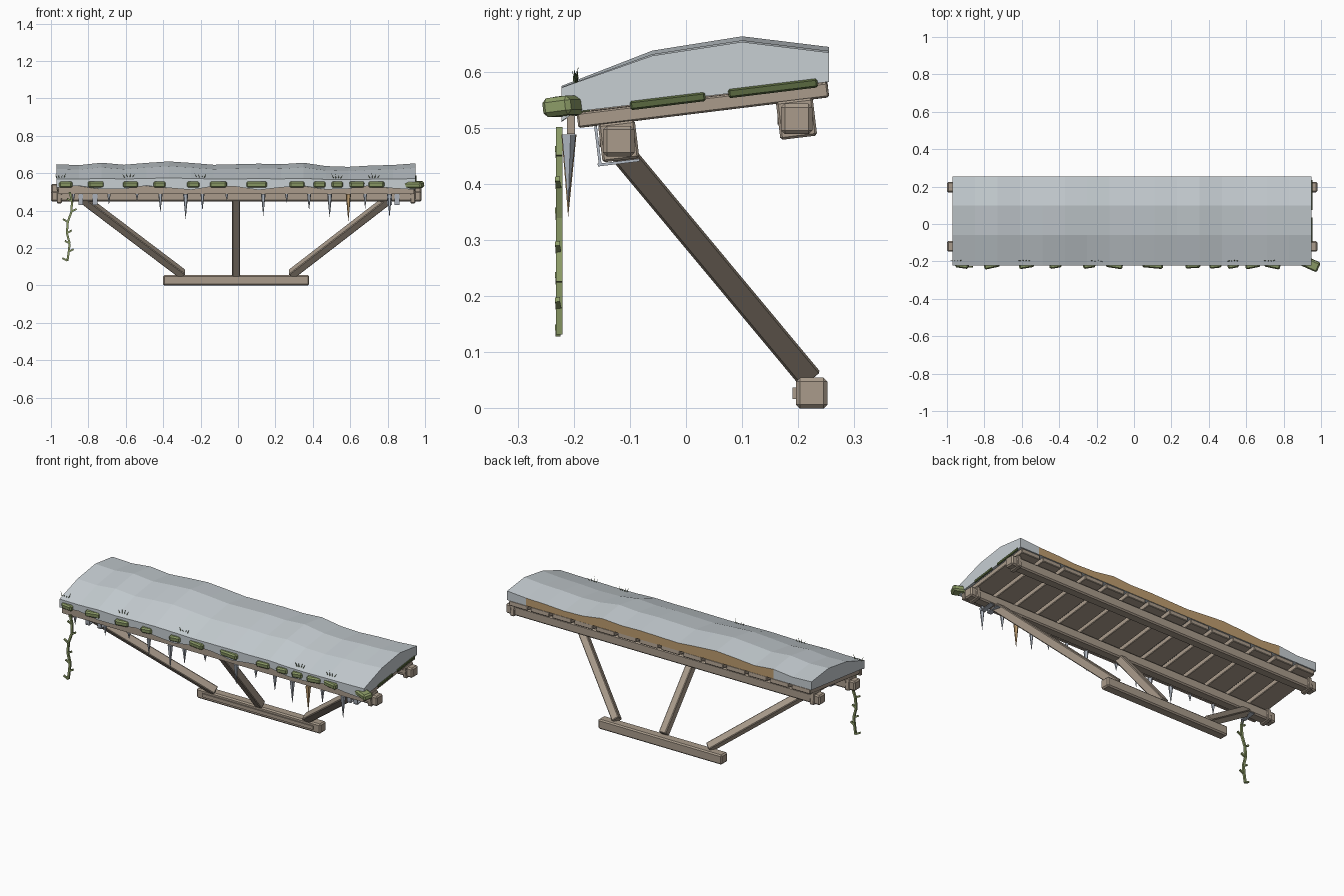
import bpy, bmesh, math, random
from mathutils import Vector, Matrix, Euler

random.seed(4)
if "Cube" in bpy.data.objects:
    bpy.data.objects.remove(bpy.data.objects["Cube"])


def material(name, rgb):
    m = bpy.data.materials.new(name)
    m.use_nodes = True
    m.diffuse_color = (*rgb, 1)
    m.node_tree.nodes["Principled BSDF"].inputs["Base Color"].default_value = (*rgb, 1)
    return m


WOOD = material("weathered wood", (0.40, 0.33, 0.26))
SNOW = material("snow", (0.57, 0.62, 0.65))
ICE = material("ice", (0.45, 0.49, 0.55))
MOSS = material("moss", (0.27, 0.34, 0.14))
DARK_MOSS = material("dark moss", (0.10, 0.14, 0.05))
STRAW = material("straw", (0.52, 0.34, 0.16))
TILT = math.atan2(0.055, 0.45)


def finish(name, bm, *mats):
    bmesh.ops.recalc_face_normals(bm, faces=bm.faces[:])
    mesh = bpy.data.meshes.new(name)
    bm.to_mesh(mesh)
    bm.free()
    for m in mats:
        mesh.materials.append(m)
    ob = bpy.data.objects.new(name, mesh)
    bpy.context.collection.objects.link(ob)
    return ob


def block(name, matrix, size, mat, bevel=0.0):
    bm = bmesh.new()
    bmesh.ops.create_cube(bm, size=1)
    bmesh.ops.scale(bm, vec=size, verts=bm.verts[:])
    if bevel:
        bmesh.ops.bevel(bm, geom=bm.edges[:], offset=bevel, segments=1, affect='EDGES')
    bm.transform(matrix)
    return finish(name, bm, mat)


def box(name, centre, size, mat, rot=(0, 0, 0), bevel=0.0):
    return block(name, Matrix.Translation(centre) @ Euler(rot).to_matrix().to_4x4(), size, mat, bevel)


def strut(name, p, q, width, depth, mat, bevel=0.0):
    p, q = Vector(p), Vector(q)
    d = (q - p).normalized()
    a = d.cross(Vector((1, 0, 0))).normalized()
    b = d.cross(a)
    m = Matrix((b, a, d)).transposed().to_4x4()
    m.translation = (p + q) / 2
    return block(name, m, (width, depth, (q - p).length), mat, bevel)


def spike(name, top, tip, radius, sides, mat):
    bm = bmesh.new()
    top, tip = Vector(top), Vector(tip)
    d = tip - top
    bmesh.ops.create_cone(bm, cap_ends=True, segments=sides, radius1=radius, radius2=0, depth=d.length)
    m = d.to_track_quat('Z', 'Y').to_matrix().to_4x4()
    m.translation = (top + tip) / 2
    bm.transform(m)
    return finish(name, bm, mat)


# Long beams, with end collars and a thin face strip
for name, x0, x1, y, z in (("front_beam", -1, 0.98, -0.12, 0.476),
                           ("rear_beam", -1, 0.98, 0.197, 0.516),
                           ("lower_beam", -0.4, 0.38, 0.224, 0.027)):
    mid = (x0 + x1) / 2
    box(name, (mid, y, z), (x1 - x0, 0.056, 0.055), WOOD, bevel=0.007)
    box(name + "_strip", (mid, y - 0.03, z), (x1 - x0 - 0.08, 0.008, 0.02), WOOD)
    if name != "lower_beam":
        for x in (x0 + 0.045, x1 - 0.045):
            box(name + "_collar", (x, y, z), (0.026, 0.066, 0.068), WOOD, (TILT, 0, 0), 0.004)

# Diagonal braces
for name, x0, x1 in (("left_brace", 0.81, 0.285), ("middle_brace", -0.01, -0.01),
                     ("right_brace", -0.83, -0.295)):
    strut(name, (x0, -0.122, 0.465), (x1, 0.215, 0.06), 0.042, 0.044, WOOD, 0.004)

# Straps around the front beam
for x in (-0.84, -0.765, 0.81, 0.85):
    box("strap_face", (x, -0.157, 0.468), (0.025, 0.005, 0.07), ICE, (TILT, 0, 0))
    box("strap_base", (x, -0.12, 0.438), (0.025, 0.075, 0.005), ICE, (TILT, 0, 0))

# Roof planks and front fascia
COUNT, X0, X1 = 14, -0.97, 0.95
pitch = (X1 - X0) / COUNT
for i in range(COUNT):
    x = X0 + (i + 0.5) * pitch
    box("roof_plank", (x, 0.03, 0.542 + random.uniform(-0.002, 0.002)),
        (pitch - 0.02, 0.45, 0.027), WOOD, (TILT, 0, 0), 0.003)
box("fascia", (-0.01, -0.205, 0.511), (1.9, 0.014, 0.045), WOOD)

# Snow slab: one cross-section per ridge height, bridged along x
ridge = [0.645, 0.64, 0.653, 0.642, 0.652, 0.66, 0.652, 0.642, 0.645, 0.648,
         0.645, 0.653, 0.635, 0.631, 0.638, 0.641, 0.65]
bm = bmesh.new()
rings = []
for i, h in enumerate(ridge):
    x = X0 + (X1 - X0) * i / (len(ridge) - 1)
    w = h - 0.645
    section = ((-0.222, 0.57 + w * 0.3), (-0.06, 0.624 + w * 0.9), (0.1, h + 0.003),
               (0.255, h - 0.016), (0.255, 0.582), (-0.195, 0.529),
               (-0.222, 0.522 + 0.012 * math.sin(i * 1.9)))
    rings.append([bm.verts.new((x, y, z)) for y, z in section])
for a, b in zip(rings, rings[1:]):
    for j in range(len(a)):
        k = (j + 1) % len(a)
        bm.faces.new((a[j], a[k], b[k], b[j]))
bm.faces.new(rings[0])
bm.faces.new(rings[-1])
bmesh.ops.recalc_face_normals(bm, faces=bm.faces[:])
for f in bm.faces:
    c = f.calc_center_median()
    f.material_index = int(f.normal.y > 0.9 and -0.72 < c.x < 0.8)
finish("snow_slab", bm, SNOW, STRAW)

# Moss clumps along the eave
for x, w in ((-0.92, .07), (-0.76, .085), (-0.575, .08), (-0.42, .065), (-0.24, .065),
             (-0.105, .09), (0.1, .11), (0.315, .08), (0.435, .065), (0.53, .06),
             (0.635, .08), (0.74, .085)):
    box("moss_clump", (x, -0.219, 0.54), (w, 0.032, 0.032), MOSS,
        (TILT, 0, random.uniform(-0.25, 0.25)), 0.007)
box("corner_moss", (0.942, -0.213, 0.538), (0.1, 0.055, 0.034), MOSS, (TILT, 0, -0.42), 0.008)

# Moss along the left end of the roof
for y0, y1 in ((-0.1, 0.035), (0.075, 0.235)):
    y = (y0 + y1) / 2
    box("end_moss", (0.951, y, 0.549 + (y - 0.03) * 0.122 + 0.006),
        (0.008, y1 - y0, 0.016), DARK_MOSS, (TILT, 0, 0), 0.003)

# Icicles
for x, tip in ((-0.88, .44), (-0.69, .43), (-0.54, .45), (-0.415, .39), (-0.28, .35), (-0.19, .40),
               (0.135, .37), (0.26, .44), (0.38, .40), (0.49, .36), (0.59, .34), (0.68, .41),
               (0.81, .36), (-0.06, .45)):
    spike("icicle", (x, -0.21, 0.488), (x, -0.21, tip), 0.006 + (0.488 - tip) * 0.06, 5,
          STRAW if x == 0.59 else ICE)

# Hanging vine with twigs
path = [(-0.9, 0.5), (-0.888, 0.45), (-0.89, 0.395), (-0.91, 0.34), (-0.915, 0.28),
        (-0.9, 0.225), (-0.905, 0.18), (-0.912, 0.132)]
for i, (a, b) in enumerate(zip(path, path[1:])):
    strut("vine", (a[0], -0.226, a[1]), (b[0], -0.226, b[1]), 0.011, 0.011, MOSS)
    side = 1 if i % 2 else -1
    strut("vine_twig", (b[0], -0.228, b[1]), (b[0] + side * 0.026, -0.229, b[1] + 0.014),
          0.009, 0.009, MOSS)

# Grass tufts on the eave
for x in (-0.95, -0.585, -0.2, 0.53, 0.725):
    for k in range(4):
        dx = (k - 1.5) * 0.012
        spike("grass_blade", (x + dx, -0.197, 0.57),
              (x + dx * 1.8, -0.197 + random.uniform(-0.006, 0.006), random.uniform(0.59, 0.612)),
              0.003, 3, DARK_MOSS)
